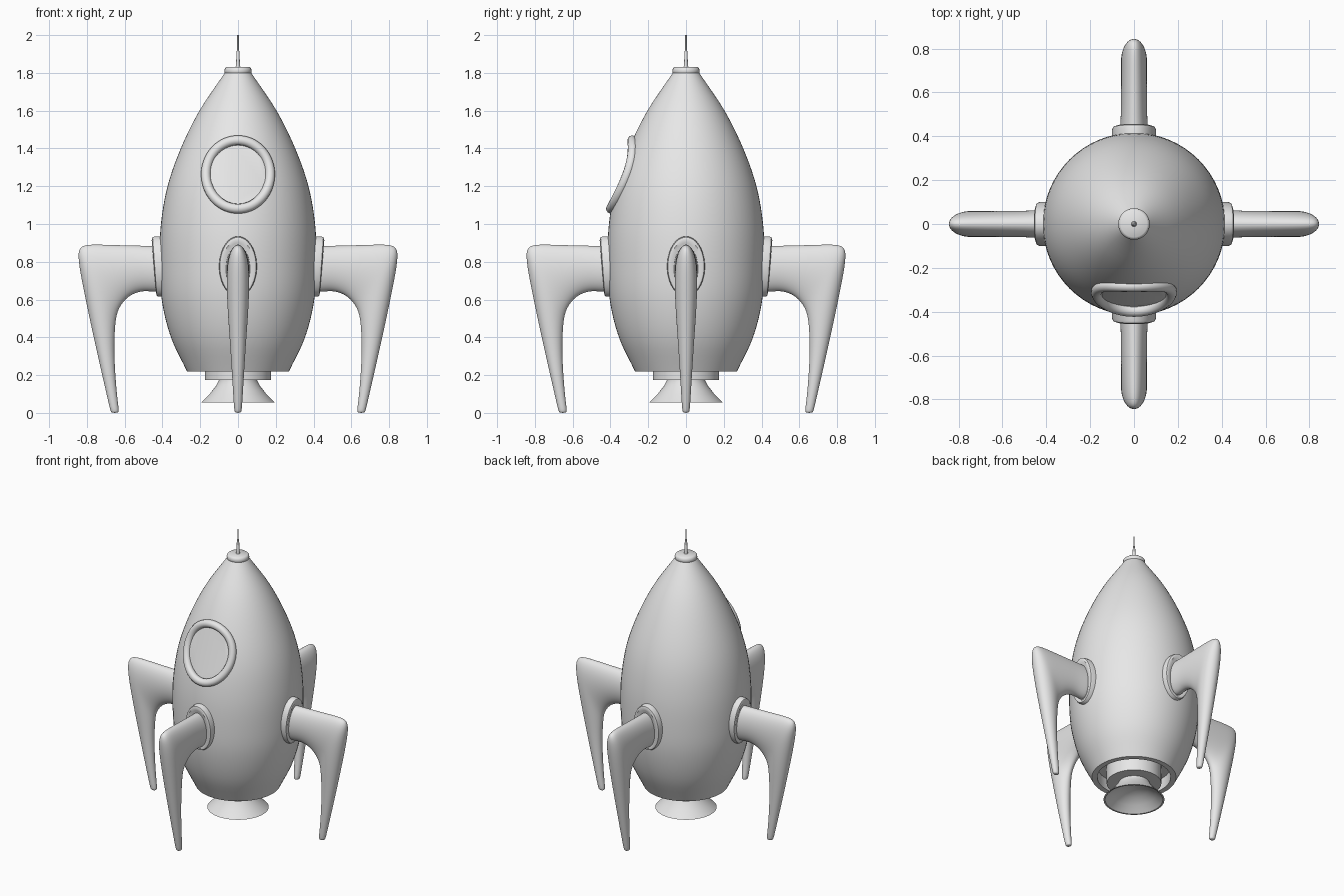
import bpy, math
from mathutils import Matrix

if "Cube" in bpy.data.objects:
    bpy.data.objects.remove(bpy.data.objects["Cube"], do_unlink=True)

grey = bpy.data.materials.new("light_grey")
grey.use_nodes = True
grey.diffuse_color = (0.8, 0.8, 0.8, 1)
grey.node_tree.nodes["Principled BSDF"].inputs["Base Color"].default_value = (0.8, 0.8, 0.8, 1)


def activate(ob):
    bpy.ops.object.select_all(action="DESELECT")
    ob.select_set(True)
    bpy.context.view_layer.objects.active = ob


def smooth(ob, degrees=35):
    activate(ob)
    bpy.ops.object.shade_smooth_by_angle(angle=math.radians(degrees))


def loft(name, rings):
    """Skin a list of equal rings of points and cap both ends."""
    n = len(rings[0])
    verts = [p for ring in rings for p in ring]
    faces = [(k * n + i, k * n + (i + 1) % n, (k + 1) * n + (i + 1) % n, (k + 1) * n + i)
             for k in range(len(rings) - 1) for i in range(n)]
    last = (len(rings) - 1) * n
    faces += [tuple(reversed(range(n))), tuple(range(last, last + n))]
    me = bpy.data.meshes.new(name)
    me.from_pydata(verts, [], faces)
    me.materials.append(grey)
    ob = bpy.data.objects.new(name, me)
    bpy.context.collection.objects.link(ob)
    activate(ob)
    bpy.ops.object.mode_set(mode="EDIT")
    bpy.ops.mesh.select_all(action="SELECT")
    bpy.ops.mesh.normals_make_consistent(inside=False)
    bpy.ops.object.mode_set(mode="OBJECT")
    return ob


def angles(n):
    return [2 * math.pi * i / n for i in range(n)]


def lathe(name, profile, n=64):
    return loft(name, [[(r * math.cos(a), r * math.sin(a), z) for a in angles(n)]
                       for r, z in profile])


def limb(name, sections, n):
    """Loft ellipses, each given by its outer point, inner point and half width."""
    rings = []
    for x1, z1, x2, z2, w in sections:
        rings.append([((x1 + x2) / 2 + (x1 - x2) / 2 * math.cos(a), w * math.sin(a),
                       (z1 + z2) / 2 + (z1 - z2) / 2 * math.cos(a)) for a in angles(n)])
    return loft(name, rings)


# Hull outline: height step and radii, smoothly interpolated
BASE, TOP = 0.22, 1.8
KEYS = [(0.22, 0.27), (0.4, 0.355), (0.6, 0.404), (0.8, 0.416), (1.0, 0.408),
        (1.2, 0.373), (1.4, 0.303), (1.6, 0.204), (1.8, 0.07)]


def hull_radius(z):
    k = max(i for i in range(len(KEYS) - 1) if KEYS[i][0] <= z + 1e-6)
    (z0, r0), (z1, r1) = KEYS[k], KEYS[k + 1]

    def slope(i):
        a, b = KEYS[max(i - 1, 0)], KEYS[min(i + 1, len(KEYS) - 1)]
        return (b[1] - a[1]) / (b[0] - a[0])
    h = z1 - z0
    t = (z - z0) / h
    return ((2 * t**3 - 3 * t**2 + 1) * r0 + (t**3 - 2 * t**2 + t) * h * slope(k)
            + (3 * t**2 - 2 * t**3) * r1 + (t**3 - t**2) * h * slope(k + 1))


# Hull with a hollow underside
STEPS = 40
heights = [BASE + (TOP - BASE) * i / STEPS for i in range(STEPS + 1)]
hull = lathe("hull", [(0.235, 0.3), (0.235, BASE)] + [(hull_radius(z), z) for z in heights])

# Flat window pane sunk into the hull
MID = 1.262


def pane_y(z):
    return -0.326 + (z - MID) * 0.3


oval = [(0.16 * math.cos(a), MID + 0.165 * math.sin(a)) for a in angles(64)]
cutter = loft("window_cutter", [[(x, -0.7, z) for x, z in oval],
                                [(x, pane_y(z), z) for x, z in oval]])
cutter.hide_render = True
cut = hull.modifiers.new("window", "BOOLEAN")
cut.operation = "DIFFERENCE"
cut.solver = "EXACT"
cut.object = cutter
activate(hull)
bpy.ops.object.modifier_apply(modifier=cut.name)
bpy.data.objects.remove(cutter, do_unlink=True)
smooth(hull)

# Window frame: a tube wrapped on the hull
curve = bpy.data.curves.new("window_frame", "CURVE")
curve.dimensions = "3D"
curve.bevel_depth = 0.026
curve.bevel_resolution = 4
spline = curve.splines.new("POLY")
spline.points.add(63)
spline.use_cyclic_u = True
for p, a in zip(spline.points, angles(64)):
    x, z = 0.17 * math.cos(a), MID + 0.181 * math.sin(a)
    p.co = (x, -math.sqrt(hull_radius(z)**2 - x * x), z, 1)
curve.materials.append(grey)
frame = bpy.data.objects.new("window_frame", curve)
bpy.context.collection.objects.link(frame)
activate(frame)
bpy.ops.object.convert(target="MESH")
smooth(bpy.context.object, 60)

# Nose cap and antenna
smooth(lathe("nose_cap", [(0.062, 1.79), (0.07, 1.798), (0.072, 1.812), (0.069, 1.825),
                          (0.06, 1.832)], 32), 50)
smooth(lathe("antenna", [(0.013, 1.825), (0.01, 1.85), (0.008, 1.91), (0.005, 1.92),
                         (0.004, 2.0)], 16), 50)

# Engine collar and flared nozzle
smooth(lathe("engine_collar", [(0.175, 0.305), (0.175, 0.175)]))
smooth(lathe("nozzle", [(0.1, 0.2), (0.1, 0.175), (0.115, 0.145), (0.15, 0.1), (0.195, 0.055),
                        (0.185, 0.055), (0.14, 0.095), (0.09, 0.125), (0.04, 0.14),
                        (0.01, 0.143)]))

# Four legs with flanges, turned around the hull
LEG = [(0.38, 0.885, 0.38, 0.635, 0.068), (0.45, 0.885, 0.45, 0.64, 0.064),
       (0.52, 0.887, 0.5, 0.645, 0.06), (0.61, 0.889, 0.55, 0.632, 0.06),
       (0.7, 0.892, 0.587, 0.608, 0.06), (0.8, 0.895, 0.615, 0.575, 0.06),
       (0.843, 0.88, 0.634, 0.54, 0.06), (0.85, 0.82, 0.645, 0.5, 0.06),
       (0.82, 0.66, 0.653, 0.42, 0.055), (0.765, 0.4, 0.655, 0.28, 0.04),
       (0.694, 0.09, 0.64, 0.08, 0.025), (0.676, 0.012, 0.629, 0.012, 0.02),
       (0.67, 0, 0.635, 0, 0.015)]
FLANGE = [(0.36, 0.935, 0.36, 0.615, 0.1), (0.44, 0.935, 0.42, 0.615, 0.1),
          (0.452, 0.93, 0.43, 0.62, 0.096), (0.457, 0.915, 0.433, 0.632, 0.085),
          (0.45, 0.9, 0.428, 0.64, 0.07)]
for i, side in enumerate(("left", "back", "right", "front")):
    turn = Matrix.Rotation(i * math.pi / 2, 4, "Z")
    leg = limb(side + "_leg", LEG, 20)
    sub = leg.modifiers.new("smooth", "SUBSURF")
    sub.levels = sub.render_levels = 2
    activate(leg)
    bpy.ops.object.modifier_apply(modifier=sub.name)
    flange = limb(side + "_flange", FLANGE, 48)
    for ob in (leg, flange):
        ob.data.transform(turn)
        smooth(ob, 45)
